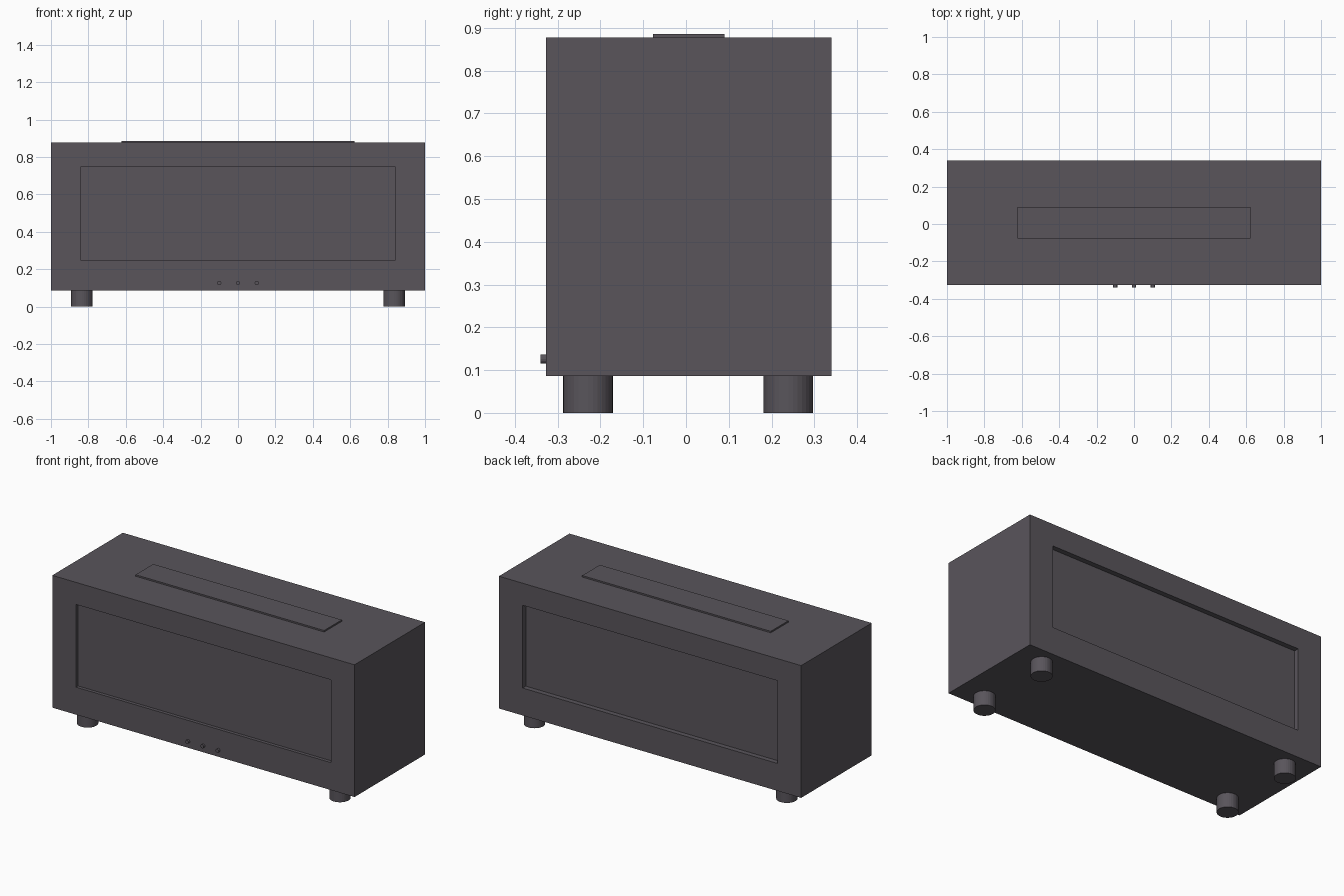
import bpy, bmesh, math
from mathutils import Vector

default = bpy.data.objects.get("Cube")
if default:
    bpy.data.objects.remove(default, do_unlink=True)

# One dark grey finish for the whole appliance
grey = bpy.data.materials.new("dark_grey")
grey.use_nodes = True
colour = (0.1, 0.09, 0.105, 1)
grey.diffuse_color = colour
grey.node_tree.nodes["Principled BSDF"].inputs["Base Color"].default_value = colour


def finish(bm, name):
    mesh = bpy.data.meshes.new(name)
    bmesh.ops.recalc_face_normals(bm, faces=bm.faces)
    bm.to_mesh(mesh)
    bm.free()
    mesh.materials.append(grey)
    obj = bpy.data.objects.new(name, mesh)
    bpy.context.collection.objects.link(obj)
    return obj


def box(low, high):
    low, high = Vector(low), Vector(high)
    bm = bmesh.new()
    bmesh.ops.create_cube(bm, size=1)
    for v in bm.verts:
        v.co = (low + high) / 2 + v.co * (high - low)
    return bm


def cylinder(name, centre, radius, depth, sides, tilt=0):
    bm = bmesh.new()
    bmesh.ops.create_cone(bm, cap_ends=True, segments=sides,
                          radius1=radius, radius2=radius, depth=depth)
    obj = finish(bm, name)
    obj.location = centre
    obj.rotation_euler.x = tilt
    return obj


def recess(bm, side, depth):
    """Sink a framed panel into the face whose normal points along y * side."""
    bm.normal_update()
    face = next(f for f in bm.faces if f.normal.y * side > 0.9)
    mid = face.calc_center_median()
    bmesh.ops.inset_individual(bm, faces=[face], thickness=0.1)
    for v in face.verts:
        v.co.x = math.copysign(0.843, v.co.x)
        v.co.z = 0.745 if v.co.z > mid.z else 0.25
    panel = bmesh.ops.extrude_discrete_faces(bm, faces=[face])["faces"][0]
    for v in panel.verts:
        v.co.y -= side * depth


# Body with sunken panels on front and back
body = box((-1, -0.327, 0.086), (1, 0.34, 0.877))
recess(body, -1, 0.02)
recess(body, 1, 0.03)
finish(body, "body")

# Raised top plate
finish(box((-0.624, -0.077, 0.877), (0.624, 0.09, 0.886)), "top_plate")

# Feet
for side, x in (("right", -0.835), ("left", 0.835)):
    for end, y in (("front", -0.229), ("back", 0.239)):
        cylinder(f"{end}_{side}_foot", (x, y, 0.043), 0.058, 0.086, 32)

# Control buttons along the lower front
for i in range(3):
    cylinder(f"button_{i + 1}", ((i - 1) * 0.1, -0.333, 0.126),
             0.011, 0.014, 16, math.pi / 2)
